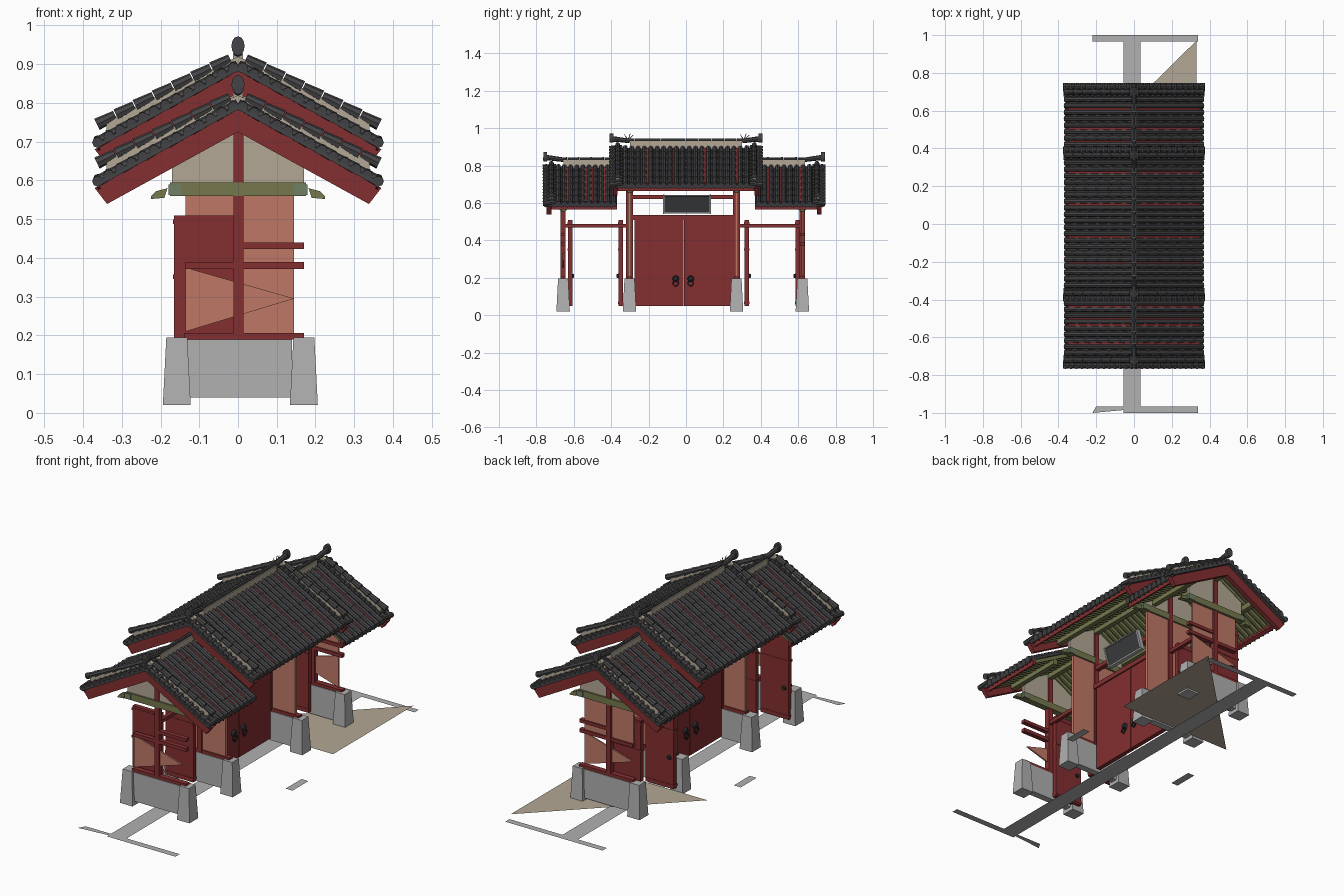
import bpy, bmesh
from math import cos, sin, pi
from mathutils import Vector

cube = bpy.data.objects.get("Cube")
if cube:
    bpy.data.objects.remove(cube)


def material(name, rgb):
    m = bpy.data.materials.new(name)
    m.use_nodes = True
    m.diffuse_color = (*rgb, 1)
    m.node_tree.nodes["Principled BSDF"].inputs["Base Color"].default_value = (*rgb, 1)
    return m


TILE = material("dark tile", (0.06, 0.06, 0.064))
RED = material("red paint", (0.23, 0.028, 0.03))
SALMON = material("salmon plaster", (0.52, 0.19, 0.135))
BEIGE = material("beige plaster", (0.45, 0.39, 0.30))
STONE = material("grey stone", (0.44, 0.44, 0.44))
OLIVE = material("olive beam", (0.18, 0.19, 0.075))
GREEN = material("green bracket", (0.16, 0.22, 0.13))
IRON = material("black iron", (0.02, 0.023, 0.026))
SLATE = material("slate plaque", (0.045, 0.048, 0.052))


class Part:
    """Collects simple solids into one mesh object."""

    def __init__(self, name, mat):
        self.name, self.mat, self.bm = name, mat, bmesh.new()

    def sheet(self, pts, z):
        self.bm.faces.new([self.bm.verts.new((x, y, z)) for x, y in pts])

    def loft(self, a, b):
        va = [self.bm.verts.new(p) for p in a]
        vb = [self.bm.verts.new(p) for p in b]
        n = len(va)
        self.bm.faces.new(va)
        self.bm.faces.new(vb[::-1])
        for i in range(n):
            j = (i + 1) % n
            self.bm.faces.new((va[j], va[i], vb[i], vb[j]))

    def box(self, x0, x1, y0, y1, z0, z1, t=0):
        self.loft([(x0, y0, z0), (x1, y0, z0), (x1, y1, z0), (x0, y1, z0)],
                  [(x0 + t, y0 + t, z1), (x1 - t, y0 + t, z1),
                   (x1 - t, y1 - t, z1), (x0 + t, y1 - t, z1)])

    def prism(self, pts, y0, y1):
        self.loft([(x, y0, z) for x, z in pts], [(x, y1, z) for x, z in pts])

    def tube(self, p, q, r0, r1, sides=8):
        p, q = Vector(p), Vector(q)
        rot = (q - p).to_track_quat('Z', 'Y')
        angles = [2 * pi * i / sides for i in range(sides)]
        ring = [rot @ Vector((cos(a), sin(a), 0)) for a in angles]
        self.loft([p + v * r0 for v in ring], [q + v * r1 for v in ring])

    def done(self, smooth=False):
        bmesh.ops.recalc_face_normals(self.bm, faces=self.bm.faces)
        me = bpy.data.meshes.new(self.name)
        self.bm.to_mesh(me)
        self.bm.free()
        me.materials.append(self.mat)
        ob = bpy.data.objects.new(self.name, me)
        bpy.context.collection.objects.link(ob)
        if smooth:
            bpy.ops.object.select_all(action='DESELECT')
            ob.select_set(True)
            bpy.context.view_layer.objects.active = ob
            bpy.ops.object.shade_smooth_by_angle()


SLOPE = 0.55


def band(x0, x1, top, bottom, s, cut=0):
    """Sloping strip of a roof section on side s; cut slants its outer end."""
    return [(s * x0, top - SLOPE * x0), (s * x1, top - SLOPE * x1),
            (s * (x1 - cut), bottom - SLOPE * (x1 - cut)), (s * x0, bottom - SLOPE * x0)]


RED_GAPS = (0.6, 0.52, 0.435, 0.28, 0.1, -0.08, -0.22, -0.435, -0.5, -0.54, -0.62)


def roof(label, y0, y1, dz, verges):
    """Gabled tile roof along y; verges lists (outer y, outward sign)."""
    tiles = Part(label + "_tiles", TILE)
    slab = Part(label + "_tile_bed", TILE)
    rafters = Part(label + "_rafters", OLIVE)
    trim = Part(label + "_red_trim", RED)
    plaster = Part(label + "_plaster", BEIGE)
    top = 0.795 + dz
    # rafters stop behind the gable boards
    ends = [yo for yo, d in verges]
    r0 = y0 + (0.045 if y0 in ends else 0)
    r1 = y1 - (0.045 if y1 in ends else 0)
    count = round((y1 - y0) / 0.034)
    pitch = (y1 - y0) / count
    for s in (-1, 1):
        slab.prism(band(0, 0.355, top, top - 0.012, s), y0, y1)
        trim.prism(band(0.328, 0.345, top - 0.012, top - 0.04, s), r0, r1)
        for i in range(count):
            y = y0 + (i + 0.5) * pitch
            if r0 < y < r1:
                rafters.prism(band(0.01, 0.33, top - 0.012, top - 0.032, s), y - 0.007, y + 0.007)
            # overlapping barrel tiles down the slope and a round end cap
            n = 6
            for k in range(n):
                xa, xb = 0.365 * k / n, 0.365 * (k + 1) / n
                tiles.tube((s * xa, y, top + 0.003 - SLOPE * xa),
                           (s * xb, y, top + 0.003 - SLOPE * xb), 0.0125, 0.0145)
            xe = 0.366
            tiles.tube((s * (xe - 0.006), y, top - SLOPE * xe),
                       (s * xe, y, top - 0.002 - SLOPE * xe), 0.016, 0.016)
            # drip tile between barrels
            yd, zd = y + pitch / 2, top - SLOPE * xe
            if i < count - 1:
                tiles.loft(*[[(s * x, yd - 0.014, zd + 0.006), (s * x, yd + 0.014, zd + 0.006),
                              (s * x, yd, zd - 0.022)] for x in (0.355, 0.362)])
        for g in RED_GAPS:
            if y0 + 0.02 < g < y1 - 0.02:
                g = y0 + round((g - y0) / pitch) * pitch
                trim.prism(band(0.02, 0.35, top + 0.009, top - 0.002, s), g - 0.005, g + 0.005)
        for yo, d in verges:
            # gable edge: short cross tiles, plaster curb and a raised barrel row
            for k in range(13):
                x = 0.012 + k * 0.0292
                z = top + 0.002 - SLOPE * x
                tiles.tube((s * x, yo - d * 0.07, z + 0.008), (s * x, yo, z), 0.011, 0.014)
            lo, hi = sorted((yo - d * 0.055, yo - d * 0.035))
            plaster.prism([(0, top), (0, top + 0.025), (s * 0.34, top + 0.025 - 0.49 * 0.34),
                           (s * 0.34, top - SLOPE * 0.34)], lo, hi)
            ym = yo - d * 0.045
            for k in range(7):
                xa = 0.02 + k * 0.0495
                xb = xa + 0.047
                tiles.tube((s * xa, ym, top + 0.028 - 0.49 * xa),
                           (s * xb, ym, top + 0.028 - 0.49 * xb), 0.013, 0.016)
            lo, hi = sorted((yo - d * 0.02, yo - d * 0.045))
            trim.prism(band(0, 0.37, top - 0.011, top - 0.07, s, 0.032), lo, hi)
    # plaster ridge curb, set in from the gable ends
    c0 = y0 + (0.11 if y0 in ends else 0)
    c1 = y1 - (0.11 if y1 in ends else 0)
    plaster.box(-0.013, 0.013, c0, c1, top - 0.01, top + 0.035)
    # roof purlins
    for x in (-0.19, 0, 0.19):
        z = top - 0.032 - SLOPE * abs(x)
        rafters.box(x - 0.013, x + 0.013, r0 + 0.01, r1 - 0.01, z - 0.03, z)
    # ridge barrels with upswept ends and oval end tiles
    zr = top + 0.04
    n = max(4, round((y1 - y0) / 0.07))
    for i in range(n):
        a, b = (y0 + (y1 - y0) * (i + t) / n for t in (0, 0.97))
        tiles.tube((0, a, zr), (0, b, zr), 0.0085, 0.0095)
    for yo, d in verges:
        tiles.tube((0, yo - d * 0.11, zr - 0.004), (0, yo - d * 0.02, zr + 0.008), 0.012, 0.014)
        oval = [(0.017 * cos(2 * pi * i / 12), zr + 0.012 + 0.025 * sin(2 * pi * i / 12))
                for i in range(12)]
        tiles.prism(oval, *sorted((yo - d * 0.022, yo - d * 0.002)))
        if dz:
            for lean, h in ((-0.02, 0.032), (0.012, 0.036), (0.028, 0.028)):
                yb = yo - d * 0.1
                tiles.tube((0, yb, zr), (0, yb + lean, zr + h), 0.003, 0.0015, 5)
    tiles.done(True)
    for p in (slab, rafters, trim, plaster):
        p.done()


roof("main_roof", -0.41, 0.41, 0.10, [(-0.41, -1), (0.41, 1)])
roof("front_roof", -0.765, -0.37, 0, [(-0.765, -1)])
roof("back_roof", 0.37, 0.745, 0, [(0.745, 1)])

# Cross walls: stone feet, posts, beams, plaster
feet = Part("stone_feet", STONE)
posts = Part("posts_and_rails", RED)
walls = Part("plaster_walls", SALMON)
gables = Part("gable_infill", BEIGE)
beams = Part("cross_beams", OLIVE)
brackets = Part("beam_brackets", GREEN)
for y, dz in ((-0.657, 0), (-0.302, 0.1), (0.27, 0.1), (0.622, 0)):
    for x in (-0.158, 0.17):
        feet.box(x - 0.036, x + 0.036, y - 0.036, y + 0.036, 0.02, 0.195, 0.009)
    feet.box(-0.13, 0.14, y - 0.018, y + 0.018, 0.04, 0.19)
    w = 0.018 if dz else 0.014
    posts.box(-0.012, 0.014, y - w, y + w, 0.19, 0.73 + dz)
    posts.box(-0.14, 0.17, y - 0.014, y + 0.014, 0.19, 0.206)
    zb = 0.56 + dz
    if dz:
        walls.box(-0.135, 0.145, y - 0.008, y + 0.008, 0.2, zb)
    else:
        posts.box(-0.135, 0.17, y - 0.012, y + 0.012, 0.372, 0.39)
        posts.box(0.014, 0.17, y - 0.012, y + 0.012, 0.423, 0.44)
    beams.box(-0.175, 0.175, y - 0.017, y + 0.017, zb, zb + 0.034)
    for s in (-1, 1):
        brackets.box(*sorted((s * 0.145, s * 0.18)), y - 0.02, y + 0.02, zb + 0.002, zb + 0.03)
        beams.prism([(s * 0.182, zb + 0.02), (s * 0.212, zb + 0.012), (s * 0.225, zb - 0.002),
                     (s * 0.225, zb - 0.008), (s * 0.19, zb - 0.005)], y - 0.012, y + 0.012)
    e = 0.77 + dz
    gables.prism([(-0.17, zb + 0.034), (0.17, zb + 0.034), (0.17, e - SLOPE * 0.17), (0, e),
                  (-0.17, e - SLOPE * 0.17)], y - 0.008, y + 0.008)
# partly missing end walls
walls.prism([(-0.135, 0.375), (0.145, 0.295), (-0.135, 0.21)], -0.661, -0.653)
walls.prism([(0.145, 0.375), (-0.135, 0.295), (0.145, 0.21)], 0.618, 0.626)
walls.box(-0.135, 0.145, 0.618, 0.626, 0.385, 0.56)

# Lintels along the gate
for a, b in ((-0.65, -0.31), (0.28, 0.62)):
    posts.box(-0.01, 0.01, a, b, 0.468, 0.487)
posts.box(-0.02, 0.02, -0.29, 0.26, 0.51, 0.535)
posts.box(-0.012, 0.012, -0.29, 0.26, 0.62, 0.642)
for p in (feet, posts, walls, gables, beams, brackets):
    p.done()

# Double main door and the four open side leaves
doors = Part("main_doors", RED)
iron = Part("door_rings", IRON)
for a, b, yk in ((-0.275, -0.014, -0.055), (-0.01, 0.25, 0.025)):
    doors.box(-0.012, 0.012, a, b, 0.05, 0.51)
    for s in (-1, 1):
        iron.tube((s * 0.012, yk, 0.195), (s * 0.024, yk, 0.195), 0.018, 0.012, 10)
        for i in (-1, 1):
            iron.tube((s * 0.022, yk, 0.19), (s * 0.022, yk + i * 0.017, 0.17), 0.004, 0.004, 6)
            iron.tube((s * 0.022, yk + i * 0.017, 0.17), (s * 0.022, yk, 0.152), 0.004, 0.004, 6)
doors.done()
leaves = Part("side_door_leaves", RED)
for y, d in ((-0.62, 1), (-0.35, -1), (0.325, 1), (0.597, -1)):
    leaves.box(-0.165, -0.004, y - 0.012, y + 0.012, 0.05, 0.51)
    for z in (0.06, 0.345, 0.487):
        leaves.box(-0.168, -0.004, y - 0.014, y + 0.014, z, z + 0.012)
    iron.tube((-0.14, y + d * 0.012, 0.21), (-0.14, y + d * 0.022, 0.21), 0.012, 0.009, 8)
leaves.done()
iron.done()

# Tilted name board above the door, left blank
board = Part("door_plaque", SLATE)
board.prism([(0.045, 0.55), (0.06, 0.545), (0.09, 0.635), (0.075, 0.64)], -0.115, 0.125)
board.done()
frame = Part("plaque_frame", STONE)
for a, b in ((-0.123, -0.115), (0.125, 0.133)):
    frame.prism([(0.043, 0.545), (0.064, 0.54), (0.095, 0.64), (0.074, 0.645)], a, b)
for x, z in ((0.043, 0.543), (0.073, 0.637)):
    frame.box(x, x + 0.021, -0.115, 0.125, z, z + 0.006)
frame.done()

# Flat paving and ground sheet
paving = Part("paving", STONE)
paving.sheet([(-0.055, -0.965), (0.035, -0.965), (0.035, 0.965), (-0.055, 0.965)], 0)
paving.sheet([(-0.22, 0.965), (0.34, 0.965), (0.34, 1), (-0.22, 1)], 0)
paving.sheet([(-0.055, -1), (0.34, -1), (0.34, -0.965), (-0.055, -0.965)], 0)
paving.sheet([(-0.22, -1), (-0.055, -0.985), (-0.055, -0.965), (-0.2, -0.965)], 0)
for x in (-0.33, 0.35):
    paving.sheet([(x - 0.02, -0.08), (x + 0.02, -0.08), (x + 0.02, 0.05), (x - 0.02, 0.05)], 0)
paving.done()
ground = Part("ground_sheet", BEIGE)
ground.sheet([(0.33, 0.97), (-0.34, 0.31), (0.33, 0.31)], 0.03)
ground.done()
